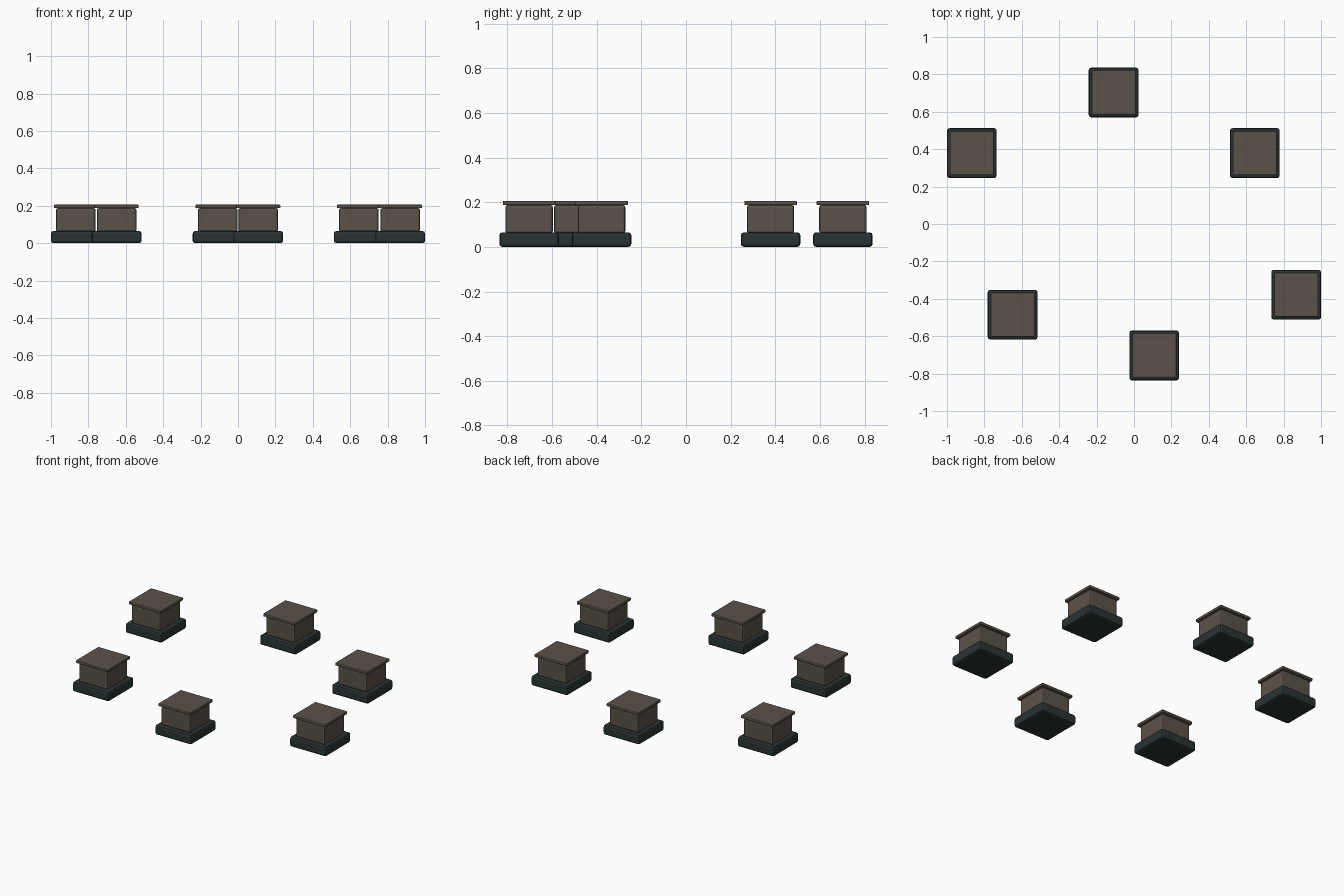
import bpy, bmesh

if "Cube" in bpy.data.objects:
    bpy.data.objects.remove(bpy.data.objects["Cube"])


def material(name, rgb):
    m = bpy.data.materials.new(name)
    m.diffuse_color = (*rgb, 1)
    m.use_nodes = True
    m.node_tree.nodes["Principled BSDF"].inputs["Base Color"].default_value = m.diffuse_color
    return m


STONE = material("warm grey brown", (0.105, 0.085, 0.068))
DARK = material("dark slate", (0.022, 0.034, 0.034))


def block(name, x, y, z0, z1, width, bevel, mat):
    """Square block with chamfered edges between heights z0 and z1."""
    bm = bmesh.new()
    bmesh.ops.create_cube(bm, size=1)
    for v in bm.verts:
        v.co.x *= width
        v.co.y *= width
        v.co.z *= z1 - z0
    bmesh.ops.bevel(bm, geom=bm.edges[:], offset=bevel, segments=2,
                    profile=0.5, affect='EDGES')
    me = bpy.data.meshes.new(name)
    bm.to_mesh(me)
    bm.free()
    me.materials.append(mat)
    ob = bpy.data.objects.new(name, me)
    ob.location = (x, y, (z0 + z1) / 2)
    bpy.context.collection.objects.link(ob)


# Six pedestals in a ring, each a dark plinth, a stone body and a thin cap
CENTRES = [(-0.109, 0.703), (-0.867, 0.379), (0.646, 0.379),
           (-0.649, -0.485), (0.108, -0.703), (0.867, -0.378)]
for i, (x, y) in enumerate(CENTRES, 1):
    block(f"plinth_{i}", x, y, 0.0, 0.065, 0.266, 0.013, DARK)
    block(f"body_{i}", x, y, 0.06, 0.188, 0.212, 0.011, STONE)
    block(f"cap_{i}", x, y, 0.187, 0.206, 0.236, 0.005, STONE)
